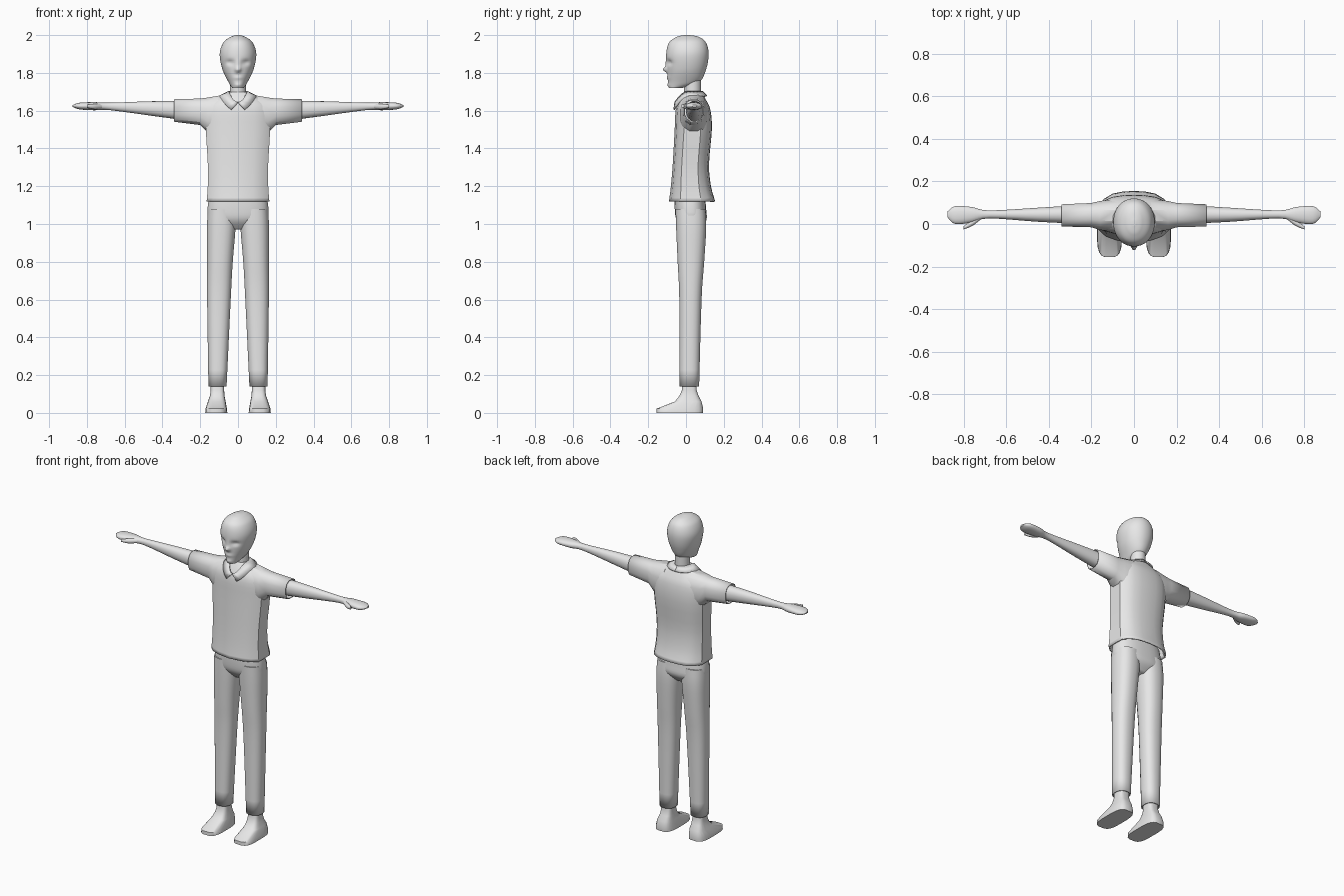
import bpy, bmesh, math

if "Cube" in bpy.data.objects:
    bpy.data.objects.remove(bpy.data.objects["Cube"], do_unlink=True)

grey = (.8, .8, .8, 1)
material = bpy.data.materials.new("plain_grey")
material.use_nodes = True
material.diffuse_color = grey
material.node_tree.nodes["Principled BSDF"].inputs["Base Color"].default_value = grey


def finish(name, bm, sharp_angle, cloth=0):
    """Turn a bmesh into a shaded object, with cloth thickness if asked."""
    bmesh.ops.recalc_face_normals(bm, faces=bm.faces)
    mesh = bpy.data.meshes.new(name)
    bm.to_mesh(mesh)
    bm.free()
    mesh.materials.append(material)
    part = bpy.data.objects.new(name, mesh)
    bpy.context.collection.objects.link(part)
    bpy.ops.object.select_all(action='DESELECT')
    part.select_set(True)
    bpy.context.view_layer.objects.active = part
    bpy.ops.object.shade_smooth_by_angle(angle=math.radians(sharp_angle))
    if cloth:
        thickness = part.modifiers.new("cloth_thickness", 'SOLIDIFY')
        thickness.thickness = cloth


def oval(count, power=2):
    """Unit superellipse outline; a higher power is boxier."""
    def squared(value):
        return math.copysign(abs(value) ** (2 / power), value)
    angles = [math.tau * (i + .5) / count for i in range(count)]
    return [(squared(math.cos(a)), squared(math.sin(a))) for a in angles]


def spline(rows, steps):
    """Resample section rows along a Catmull-Rom curve."""
    last = len(rows) - 1
    result = []
    for i in range(last):
        before, start, end, after = (rows[max(0, min(last, i + k))] for k in range(-1, 3))
        for step in range(steps):
            t = step / steps
            result.append([
                b + t / 2 * (c - a + t * (2 * a - 5 * b + 4 * c - d + t * (3 * (b - c) + d - a)))
                for a, b, c, d in zip(before, start, end, after)])
    return result + [rows[last]]


def centred(rows):
    """Expand (height, half_width, front, back) into full sections."""
    return [(z, -width, width, front, back) for z, width, front, back in rows]


def loft(name, rows, outline, axis='z', side=1, open_end=None, sculpt=None,
         sharp_angle=50, cloth=0):
    """Skin an outline through rows of (position, low, high, low, high)."""
    bm = bmesh.new()
    rings = []
    for position, low_a, high_a, low_b, high_b in rows:
        ring = []
        for u, v in outline:
            a = (low_a + high_a + u * (high_a - low_a)) / 2
            b = (low_b + high_b + v * (high_b - low_b)) / 2
            x, y, z = (a, b, position) if axis == 'z' else (position, a, b)
            if sculpt:
                y += sculpt(x, y, z)
            ring.append(bm.verts.new((x * side, y, z)))
        rings.append(ring)
    for lower, upper in zip(rings, rings[1:]):
        for i in range(len(outline)):
            bm.faces.new((lower[i - 1], lower[i], upper[i], upper[i - 1]))
    if open_end != 'first':
        bm.faces.new(rings[0])
    if open_end != 'last':
        bm.faces.new(rings[-1])
    finish(name, bm, sharp_angle, cloth)


def face_relief(x, y, z):
    """Push the front of the head in or out to form the face."""
    def bump(height, width, tall, across=abs(x)):
        return math.exp(-(across / width) ** 2 - ((z - height) / tall) ** 2)
    if y > 0:
        return 0
    eyes = .014 * bump(1.855, .02, .013, abs(x) - .042)
    bridge = .008 * bump(1.845, .011, .025)
    nose_tip = .026 * bump(1.817, .013, .013)
    lips = .006 * bump(1.774, .024, .006)
    chin = .005 * bump(1.735, .02, .01)
    return eyes - bridge - nose_tip - lips - chin


# Head and neck
head = [(1.72, .03, -.09, -.02), (1.75, .05, -.095, .07), (1.82, .083, -.1, .107),
        (1.9, .097, -.105, .12), (1.96, .078, -.09, .106), (1.99, .04, -.05, .07),
        (2, .01, -.01, .02)]
loft("head", spline(centred(head), 9), oval(56, 2.1), sculpt=face_relief, sharp_angle=60)
neck = [(1.6, .045, -.01, .08), (1.8, .042, -.01, .08)]
loft("neck", centred(neck), oval(20))

# Shirt body: flat side panels, rounded front and back, open hem
right_half = [(.5, -.9), (.8, -.75), (1, -.5), (1, .4), (.85, .7), (.6, .9), (.3, .98)]
left_half = [(-u, v) for u, v in reversed(right_half)]
panels = [(0, -1)] + right_half + [(0, 1)] + left_half
shirt = [(1.12, .166, -.09, .155), (1.2, .16, -.08, .132), (1.32, .16, -.07, .122),
         (1.5, .17, -.06, .137), (1.6, .167, -.055, .13), (1.65, .135, -.04, .11),
         (1.7, .05, -.01, .08)]
loft("shirt_body", spline(centred(shirt), 3), panels, open_end='first',
     sharp_angle=32, cloth=.008)

# Collar: a folded band around the neck that opens into two points in front
bm = bmesh.new()
for side in (1, -1):
    previous = None
    for i in range(13):
        turn = math.pi * i / 12
        lap = .37 + turn * (1 - .37 / math.pi)
        pair = []
        for angle, width, middle, depth, top, drop in (
                (turn, .05, .013, .074, 1.705, .06), (lap, .1, .02, .093, 1.68, .085)):
            dip = max(0, math.cos(angle)) ** 2
            pair.append(bm.verts.new((side * width * math.sin(angle),
                                      middle - depth * math.cos(angle), top - drop * dip)))
        if previous:
            bm.faces.new(previous + pair[::-1])
        previous = pair
finish("collar", bm, 40, cloth=.008)

# Trousers: hips
hips = [(1.16, .15, -.06, .1), (1.08, .162, -.06, .107), (1.02, .15, -.05, .108),
        (.97, .05, -.01, .07)]
loft("hips", spline(centred(hips), 4), oval(28, 2.5))

# Paired sleeves, arms, trouser legs and feet
sleeve = [(.08, -.04, .12, 1.45, 1.686), (.16, -.03, .11, 1.48, 1.672),
          (.2, -.017, .1, 1.522, 1.666), (.34, -.013, .094, 1.54, 1.662)]
arm = [(.25, 0, .09, 1.545, 1.652), (.45, .01, .077, 1.572, 1.65),
       (.68, .026, .064, 1.603, 1.642), (.76, .007, .08, 1.602, 1.645),
       (.84, 0, .084, 1.607, 1.642), (.875, .03, .06, 1.62, 1.63)]
thumb = [(.72, .02, .05, 1.61, 1.635), (.76, -.01, .02, 1.607, 1.637),
         (.8, -.026, -.01, 1.615, 1.633)]
leg = [(1.08, .01, .16, -.056, .104), (.98, .012, .165, -.053, .108),
       (.8, .027, .164, -.045, .097), (.6, .038, .164, -.036, .083),
       (.14, .06, .157, -.035, .07)]
foot = [(0, .056, .174, -.157, .09), (.022, .058, .172, -.157, .092),
        (.06, .065, .16, -.06, .083), (.09, .071, .149, -.035, .067),
        (.12, .073, .145, -.022, .057), (.19, .073, .145, -.02, .055)]
for label, side in (("left", 1), ("right", -1)):
    loft(label + "_sleeve", sleeve, oval(12, 2.5), 'x', side, open_end='last',
         sharp_angle=35, cloth=.006)
    loft(label + "_arm", spline(arm, 4), oval(18, 2.2), 'x', side)
    loft(label + "_thumb", spline(thumb, 4), oval(10), 'x', side)
    loft(label + "_trouser_leg", spline(leg, 4), oval(20, 2.4), 'z', side,
         open_end='last', cloth=.006)
    loft(label + "_foot", foot, oval(20, 3.4), 'z', side, sharp_angle=40)
